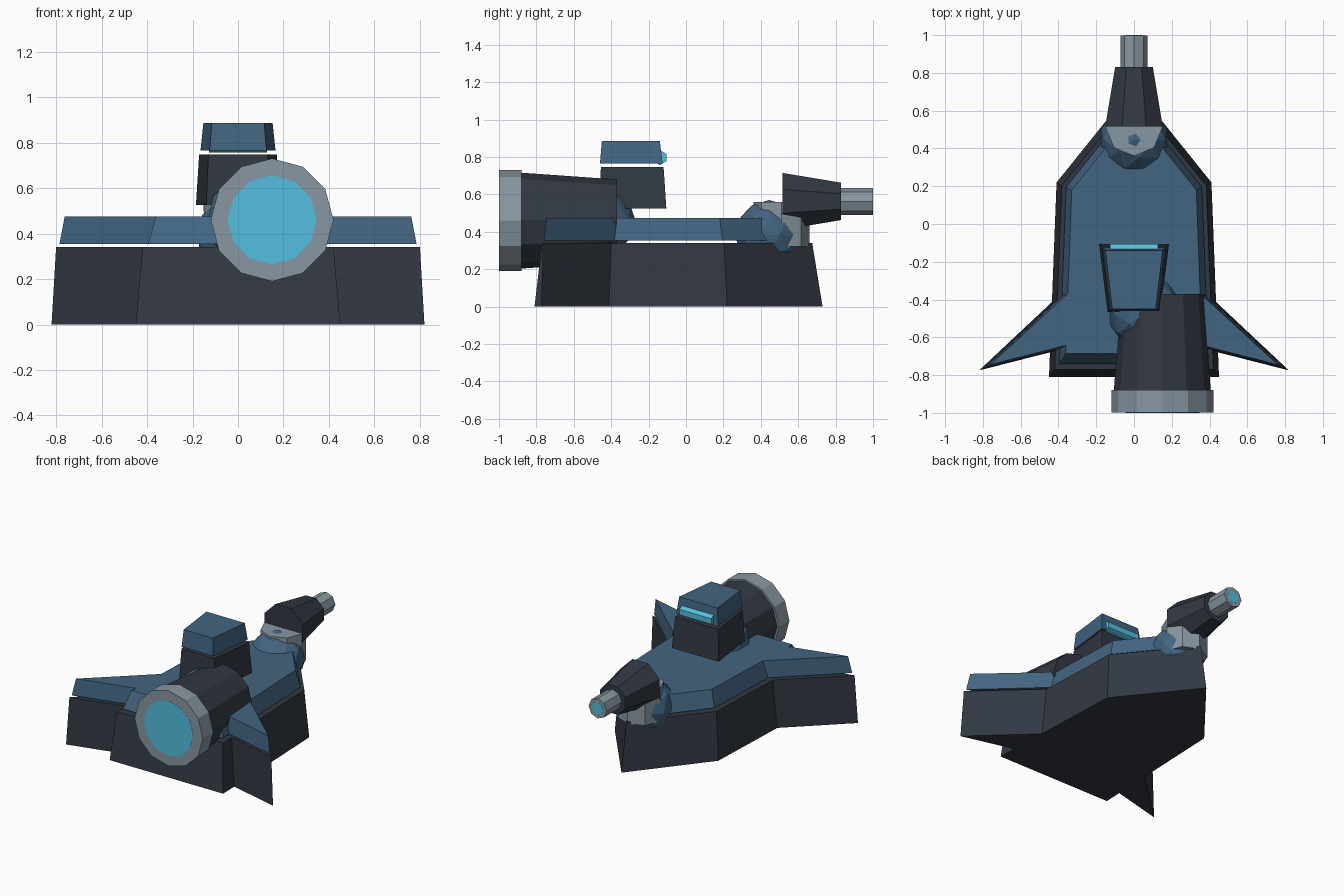
import bpy, bmesh, math
from mathutils import Matrix

if "Cube" in bpy.data.objects:
    bpy.data.objects.remove(bpy.data.objects["Cube"])


def material(name, rgb):
    m = bpy.data.materials.new(name)
    m.diffuse_color = (*rgb, 1)
    m.use_nodes = True
    m.node_tree.nodes["Principled BSDF"].inputs["Base Color"].default_value = m.diffuse_color
    return m


DARK = material("dark_armour", (0.032, 0.04, 0.055))
BLUE = material("blue_armour", (0.055, 0.13, 0.22))
STEEL = material("steel", (0.25, 0.31, 0.36))
GLOW = material("cyan_glow", (0.09, 0.52, 0.74))


def finish(name, bm, mat):
    bmesh.ops.recalc_face_normals(bm, faces=bm.faces)
    me = bpy.data.meshes.new(name)
    bm.to_mesh(me)
    bm.free()
    me.materials.append(mat)
    ob = bpy.data.objects.new(name, me)
    bpy.context.collection.objects.link(ob)
    return ob


def slab(name, low, high, z0, z1, mat):
    """Solid between a lower and an upper outline with equal point counts."""
    bm = bmesh.new()
    a = [bm.verts.new((x, y, z0)) for x, y in low]
    b = [bm.verts.new((x, y, z1)) for x, y in high]
    bm.faces.new(a)
    bm.faces.new(b)
    n = len(a)
    for i in range(n):
        j = (i + 1) % n
        bm.faces.new((a[i], a[j], b[j], b[i]))
    return finish(name, bm, mat)


def tube(name, sides, r0, r1, start, length, axis, mat, flat=False):
    """Capped cone along x, y or z; r0 is the radius at the start point."""
    bm = bmesh.new()
    bmesh.ops.create_cone(bm, cap_ends=True, segments=sides, radius1=r0, radius2=r1, depth=length)
    spin = Matrix.Rotation(math.pi / sides if flat else 0, 4, 'Z')
    turn = {'x': Matrix.Rotation(math.pi / 2, 4, 'Y'),
            'y': Matrix.Rotation(-math.pi / 2, 4, 'X'),
            'z': Matrix.Identity(4)}[axis]
    lift = Matrix.Translation((0, 0, length / 2))
    bm.transform(Matrix.Translation(start) @ turn @ lift @ spin)
    return finish(name, bm, mat)


def ball(name, r, centre):
    bm = bmesh.new()
    bmesh.ops.create_icosphere(bm, subdivisions=2, radius=r, matrix=Matrix.Translation(centre))
    return finish(name, bm, BLUE)


def mirrored(half):
    return half + [(-x, y) for x, y in reversed(half) if x > 0]


def hull_outline(rear_x, rear_y, side_x, side_y, nose):
    return [(rear_x, rear_y), (side_x, side_y), (0, nose), (-side_x, side_y), (-rear_x, rear_y)]


# Hull and deck plate with a narrow gap between
slab("lower_hull", hull_outline(.45, -.81, .41, .22, .73),
     hull_outline(.42, -.77, .383, .203, .675), 0, .34, DARK)
slab("deck_plate", hull_outline(.395, -.74, .36, .195, .645),
     hull_outline(.362, -.685, .33, .18, .59), .355, .475, BLUE)

# Side fins
for side, s in (("right", 1), ("left", -1)):
    def flip(pts):
        return [(s * x, y) for x, y in pts]
    slab(side + "_fin_base", flip([(.33, -.315), (.82, -.775), (.33, -.65)]),
         flip([(.33, -.33), (.80, -.765), (.33, -.645)]), 0, .34, DARK)
    slab(side + "_fin_top", flip([(.33, -.335), (.785, -.76), (.33, -.645)]),
         flip([(.33, -.35), (.762, -.745), (.33, -.635)]), .355, .475, BLUE)


# Head block, cap and visor bar
def wedge(front_x, rear_x, front_y, rear_y):
    return mirrored([(rear_x, rear_y), (front_x, front_y)])


slab("head_block", wedge(.185, .14, -.105, -.465),
     wedge(.171, .13, -.12, -.455), .525, .747, DARK)
slab("head_cap", wedge(.165, .125, -.125, -.46),
     wedge(.152, .115, -.14, -.45), .765, .887, BLUE)
tube("visor_bar", 6, .04, .04, (-.127, -.14, .797), .254, 'x', GLOW, flat=True)

# Engine with ball joint, rim and glowing disc
ball("engine_joint", .2, (.06, -.47, .46))
tube("engine_body", 12, .257, .22, (.15, -.89, .46), .52, 'y', DARK)
tube("engine_rim", 12, .27, .27, (.15, -.999, .46), .12, 'y', STEEL)
tube("engine_glow", 12, .196, .196, (.15, -1.0, .46), .03, 'y', GLOW)

# Nose gun with ball joint, mount, shroud and muzzle
ball("gun_joint", .185, (0, .445, .385))
tube("gun_mount", 8, .15, .15, (0, .51, .322), .238, 'z', STEEL)
tube("gun_shroud", 8, .165, .108, (0, .515, .563), .315, 'y', DARK, flat=True)
tube("gun_muzzle", 8, .072, .072, (0, .80, .563), .199, 'y', STEEL)
tube("muzzle_glow", 8, .045, .045, (0, .98, .563), .02, 'y', GLOW)
